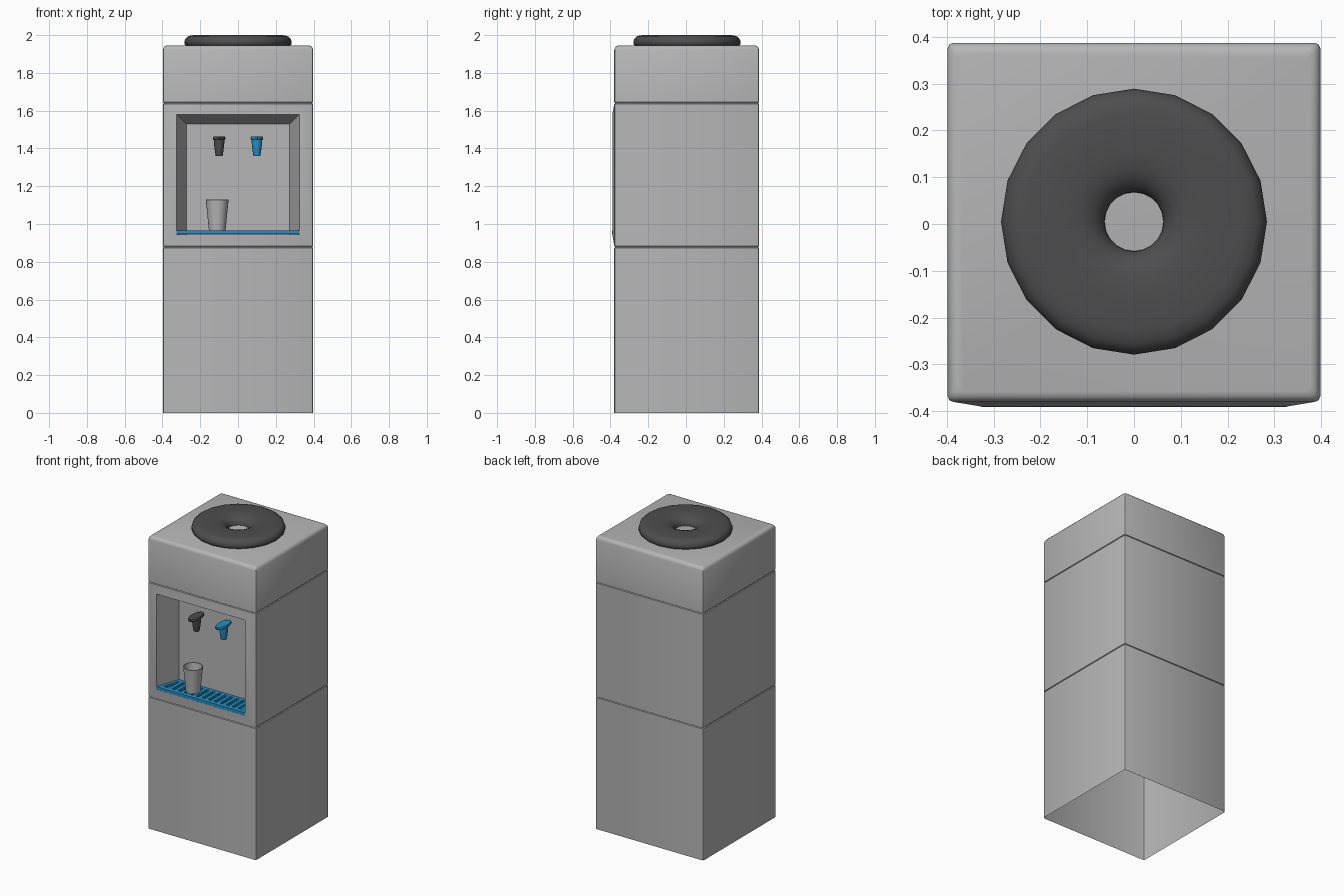
import bpy, bmesh, math

if "Cube" in bpy.data.objects:
    bpy.data.objects.remove(bpy.data.objects["Cube"])


def material(name, rgb):
    m = bpy.data.materials.new(name)
    m.diffuse_color = (*rgb, 1)
    m.use_nodes = True
    m.node_tree.nodes["Principled BSDF"].inputs["Base Color"].default_value = m.diffuse_color
    return m


GREY = material("light_grey", (0.47, 0.47, 0.47))
DARK = material("dark_grey", (0.075, 0.075, 0.075))
BLUE = material("water_blue", (0.018, 0.28, 0.58))


def finish(bm, name, mat, angle=35):
    bmesh.ops.recalc_face_normals(bm, faces=bm.faces)
    me = bpy.data.meshes.new(name)
    bm.to_mesh(me)
    bm.free()
    me.materials.append(mat)
    ob = bpy.data.objects.new(name, me)
    bpy.context.collection.objects.link(ob)
    bpy.ops.object.select_all(action='DESELECT')
    ob.select_set(True)
    bpy.context.view_layer.objects.active = ob
    bpy.ops.object.shade_smooth_by_angle(angle=math.radians(angle))
    return ob


def lathe(bm, profile, x, y, n, sy=1.0, sx=1.0, cap=False):
    """Revolve (radius, z) points; optionally cap both ends."""
    rings = [[bm.verts.new((x + sx * r * math.sin(2 * math.pi * i / n),
                            y + sy * r * math.cos(2 * math.pi * i / n), z))
              for i in range(n)] for r, z in profile]
    for a, b in zip(rings, rings[1:]):
        for i in range(n):
            j = (i + 1) % n
            bm.faces.new((a[i], a[j], b[j], b[i]))
    if cap:
        bm.faces.new(rings[0])
        bm.faces.new(rings[-1])


def prism(bm, outline, z0, z1):
    lo = [bm.verts.new((x, y, z0)) for x, y in outline]
    hi = [bm.verts.new((x, y, z1)) for x, y in outline]
    bm.faces.new(lo)
    bm.faces.new(hi)
    n = len(lo)
    for i in range(n):
        j = (i + 1) % n
        bm.faces.new((lo[i], lo[j], hi[j], hi[i]))


# cabinet: one open-bottomed shell with two seam grooves and a front recess
X, Y0, Y1, R = 0.398, -0.38, 0.387, 0.012


def ring(bm, z, inset):
    pts = []
    for cx, cy, a0 in ((X - R, Y0 + R, -90), (X - R, Y1 - R, 0),
                       (-X + R, Y1 - R, 90), (-X + R, Y0 + R, 180)):
        for k in range(3):
            a = math.radians(a0 + 45 * k)
            px, py = cx + R * math.cos(a), cy + R * math.sin(a)
            sx, sy = (1 if cx > 0 else -1), (1 if cy > 0 else -1)
            pts.append(bm.verts.new((px - sx * inset, py - sy * inset, z)))
    return pts


bm = bmesh.new()
levels = [(0, 0), (0.874, 0), (0.877, 0.005), (0.880, 0.005), (0.883, 0),
          (1.636, 0), (1.639, 0.005), (1.642, 0.005), (1.645, 0),
          (1.922, 0), (1.934, 0.004), (1.942, 0.011), (1.945, 0.022)]
rings = [ring(bm, z, d) for z, d in levels]
for k, (a, b) in enumerate(zip(rings, rings[1:])):
    for i in range(12):
        j = (i + 1) % 12
        if not (k == 4 and i == 11):          # leave the front panel open
            bm.faces.new((a[i], a[j], b[j], b[i]))
bm.faces.new(rings[-1])
border = [rings[4][11], rings[4][0], rings[5][0], rings[5][11]]
FLOOR, TOP, FRONT, BACK = 0.945, 1.58, -0.39, -0.23
mouth = [bm.verts.new((x, FRONT, z)) for x, z in
         ((-0.326, FLOOR), (0.326, FLOOR), (0.326, TOP), (-0.326, TOP))]
rear = [bm.verts.new((x, BACK, z)) for x, z in
        ((-0.273, FLOOR), (0.273, FLOOR), (0.273, 1.53), (-0.273, 1.53))]
for a, b in ((border, mouth), (mouth, rear)):
    for i in range(4):
        j = (i + 1) % 4
        bm.faces.new((a[i], a[j], b[j], b[i]))
bm.faces.new(rear)
finish(bm, "cabinet", GREY)

# bottle seat on the top
bm = bmesh.new()
lathe(bm, [(0.063, 1.945), (0.064, 1.957), (0.075, 1.974), (0.092, 1.987),
           (0.115, 1.996), (0.15, 2.0), (0.235, 2.0), (0.262, 1.995),
           (0.278, 1.982), (0.284, 1.966), (0.283, 1.952), (0.276, 1.945)],
      0, 0.005, 20)
finish(bm, "bottle_seat", DARK, 50)

# drip tray: base, rim and slats
bm = bmesh.new()
f, b = 0.326, 0.273
yf, yb = FRONT - 0.001, BACK


def half(y):
    return f + (b - f) * (y - yf) / (yb - yf)


y1, y2, rim, z0, z1 = yf + 0.028, yb - 0.02, 0.022, 0.946, 0.965
prism(bm, [(-f, yf), (f, yf), (b, yb), (-b, yb)], z0, 0.951)
prism(bm, [(-f, yf), (f, yf), (half(y1), y1), (-half(y1), y1)], z0, z1)
prism(bm, [(-half(y2), y2), (half(y2), y2), (b, yb), (-b, yb)], z0, z1)
for s in (-1, 1):
    prism(bm, [(s * half(y1), y1), (s * half(y2), y2),
               (s * (half(y2) - rim), y2), (s * (half(y1) - rim), y1)], z0, z1)
for i in range(12):
    x = -0.242 + 0.044 * i
    prism(bm, [(x - 0.011, y1), (x + 0.011, y1),
               (x + 0.011, y2), (x - 0.011, y2)], z0, z1)
finish(bm, "drip_tray", BLUE)

# taps: tapered spout under an oval lever plate
for name, x, mat in (("hot_tap", -0.10, DARK), ("cold_tap", 0.10, BLUE)):
    bm = bmesh.new()
    lathe(bm, [(0.018, 1.36), (0.021, 1.375), (0.027, 1.42), (0.028, 1.448)],
          x, -0.293, 16, cap=True)
    lathe(bm, [(0.95, 1.446), (1, 1.45), (1, 1.457), (0.92, 1.462)],
          x, -0.298, 20, sy=0.07, sx=0.033, cap=True)
    finish(bm, name, mat)

# cup standing on the tray
bm = bmesh.new()
lathe(bm, [(0.044, 0.965), (0.060, 1.128), (0.058, 1.13), (0.055, 1.128),
           (0.041, 0.972)], -0.11, -0.315, 24, cap=True)
finish(bm, "cup", GREY)
